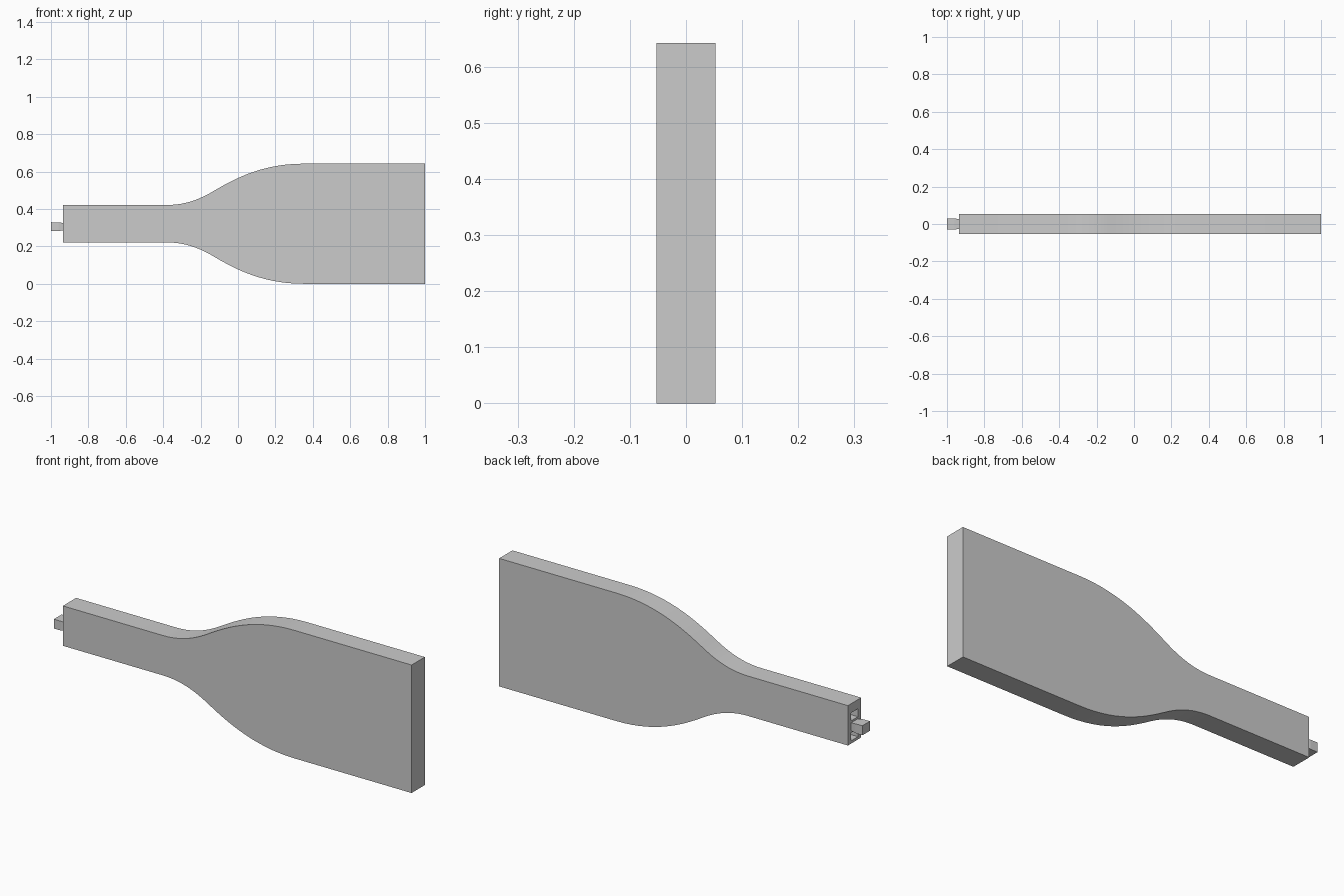
import bpy, bmesh
from mathutils import Vector
from mathutils.geometry import interpolate_bezier

if "Cube" in bpy.data.objects:
    bpy.data.objects.remove(bpy.data.objects["Cube"], do_unlink=True)

MID = 0.321       # height of the long axis
DEPTH = 0.0525    # half thickness
BUTT = -0.935     # handle end

grey = bpy.data.materials.new("plain grey")
grey.use_nodes = True
grey.diffuse_color = (0.6, 0.6, 0.6, 1)
grey.node_tree.nodes["Principled BSDF"].inputs["Base Color"].default_value = (0.6, 0.6, 0.6, 1)


def finish(name, bm):
    bmesh.ops.recalc_face_normals(bm, faces=bm.faces)
    mesh = bpy.data.meshes.new(name)
    bm.to_mesh(mesh)
    bm.free()
    mesh.materials.append(grey)
    obj = bpy.data.objects.new(name, mesh)
    bpy.context.collection.objects.link(obj)
    return obj


def loft(name, sections):
    """Join rectangular sections (x, half y, half z, centre z) along x."""
    bm = bmesh.new()
    rings = [[bm.verts.new((x, sy * hy, cz + sz * hz))
              for sy, sz in ((-1, -1), (1, -1), (1, 1), (-1, 1))]
             for x, hy, hz, cz in sections]
    for a, b in zip(rings, rings[1:]):
        for i in range(4):
            j = (i + 1) % 4
            bm.faces.new((a[i], a[j], b[j], b[i]))
    bm.faces.new(rings[0])
    bm.faces.new(rings[-1])
    return finish(name, bm)


# Paddle: half outline (x, half width), mirrored and extruded
neck = interpolate_bezier(Vector((-0.38, 0.1)), Vector((-0.28, 0.1)),
                          Vector((-0.2, 0.133)), Vector((-0.13, 0.175)), 12)
shoulder = interpolate_bezier(Vector((-0.13, 0.175)), Vector((-0.02, 0.24)),
                              Vector((0.13, 0.321)), Vector((0.35, 0.321)), 16)
half = [Vector((BUTT, 0.1))] + neck + shoulder[1:] + [Vector((1, 0.321))]
outline = [(p.x, MID + p.y) for p in half] + [(p.x, MID - p.y) for p in reversed(half)]
bm = bmesh.new()
face = bm.faces.new([bm.verts.new((x, -DEPTH, z)) for x, z in outline])
side = bmesh.ops.extrude_face_region(bm, geom=[face])
bmesh.ops.translate(bm, vec=(0, 2 * DEPTH, 0),
                    verts=[v for v in side["geom"] if isinstance(v, bmesh.types.BMVert)])
paddle = finish("paddle", bm)

# Sockets cut into the handle end, above and below the peg
for name, z in (("upper_socket_cutter", 0.355), ("lower_socket_cutter", 0.255)):
    cutter = loft(name, [(BUTT - 0.02, 0.027, 0.02, z), (BUTT + 0.05, 0.027, 0.02, z)])
    cutter.hide_render = True
    cutter.hide_set(True)
    cut = paddle.modifiers.new(name, "BOOLEAN")
    cut.operation = "DIFFERENCE"
    cut.solver = "EXACT"
    cut.object = cutter

# Peg with a slightly narrowed root
loft("handle_peg", [(-1, 0.03, 0.024, 0.305), (-0.96, 0.03, 0.023, 0.305),
                    (BUTT, 0.026, 0.02, 0.305), (BUTT + 0.02, 0.026, 0.02, 0.305)])

# Smooth curved edges, sharp corners
bpy.ops.object.select_all(action="DESELECT")
paddle.select_set(True)
bpy.context.view_layer.objects.active = paddle
bpy.ops.object.shade_smooth_by_angle(angle=0.6)
